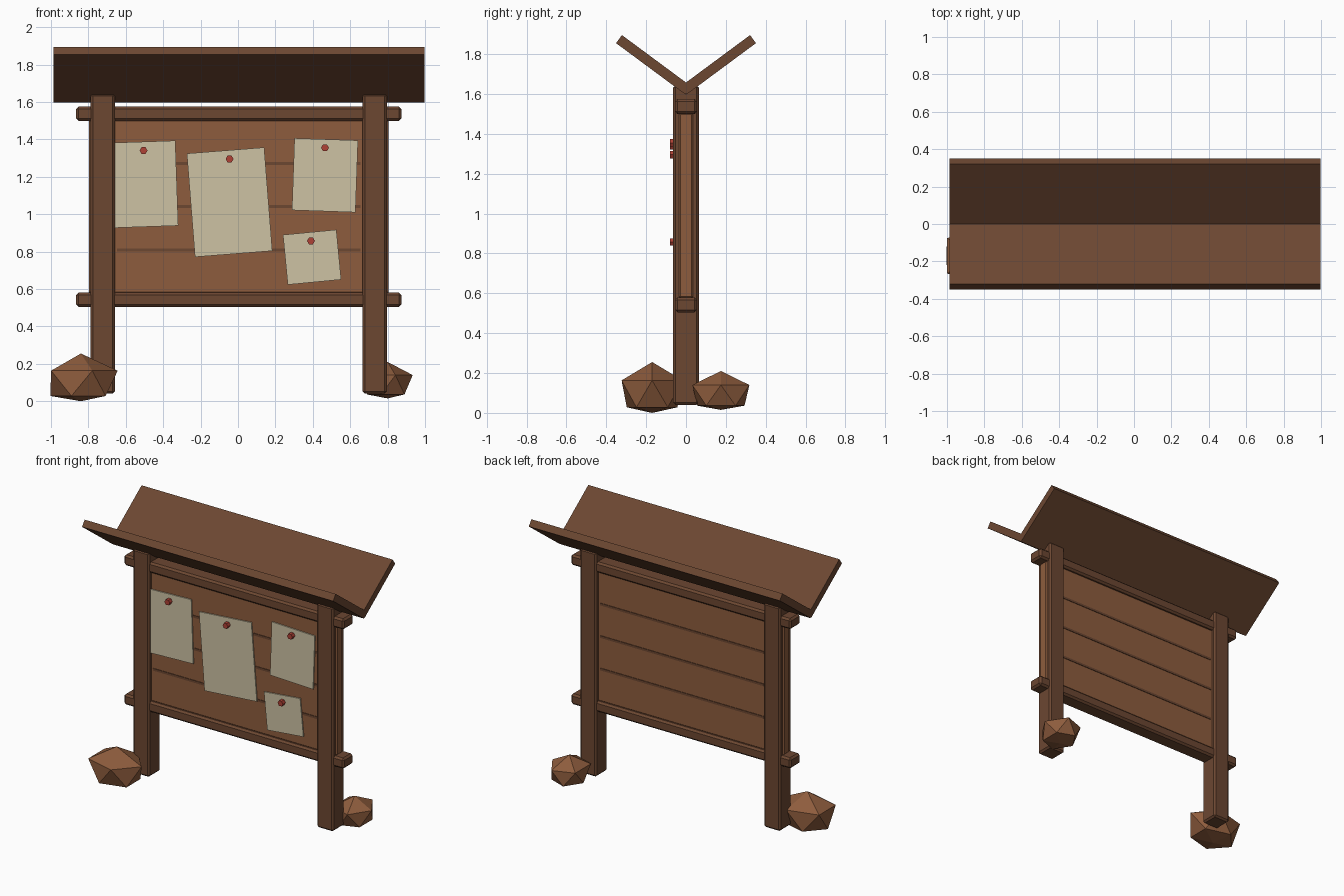
import bpy, bmesh
from math import radians, cos, sin
from mathutils import Matrix, Vector

cube = bpy.data.objects.get("Cube")
if cube:
    bpy.data.objects.remove(cube, do_unlink=True)


def material(name, rgb):
    m = bpy.data.materials.new(name)
    m.use_nodes = True
    m.diffuse_color = (*rgb, 1)
    m.node_tree.nodes["Principled BSDF"].inputs["Base Color"].default_value = (*rgb, 1)
    return m


DARK_WOOD = material("dark_wood", (0.15, 0.063, 0.031))
LIGHT_WOOD = material("light_wood", (0.27, 0.108, 0.047))
PAPER = material("paper", (0.61, 0.54, 0.37))
RED = material("pin_red", (0.43, 0.053, 0.035))
MID_X = 0.004  # frame centre


def finish(name, bm, mat):
    mesh = bpy.data.meshes.new(name)
    bm.to_mesh(mesh)
    bm.free()
    mesh.materials.append(mat)
    ob = bpy.data.objects.new(name, mesh)
    bpy.context.collection.objects.link(ob)
    return ob


def box(name, center, size, mat, bevel=0, rot=None):
    bm = bmesh.new()
    bmesh.ops.create_cube(bm, size=1)
    bmesh.ops.scale(bm, vec=size, verts=bm.verts)
    ob = finish(name, bm, mat)
    ob.location = center
    if rot:
        ob.rotation_euler = rot
    if bevel:
        mod = ob.modifiers.new("Bevel", "BEVEL")
        mod.width = bevel
        mod.segments = 1
    return ob


# Posts
for side, label in ((-1, "right"), (1, "left")):
    box(label + "_post", (MID_X + side * 0.727, 0, 0.842), (0.13, 0.13, 1.604),
        DARK_WOOD, 0.012)

# Cross beams
for label, z in (("lower", 0.542), ("upper", 1.537)):
    box(label + "_beam", (MID_X, 0, z), (1.74, 0.112, 0.076), DARK_WOOD, 0.013)

# Board, with its ends showing through the posts
box("board", (MID_X, 0, 1.04), (1.6, 0.07, 0.93), LIGHT_WOOD, 0.008)
for i in range(3):
    box(f"board_strip_{i + 1}", (MID_X, 0, 0.808 + i * 0.232), (1.3, 0.078, 0.016), DARK_WOOD)

# Two roof planks meeting in a valley
TILT = radians(36.5)
for side, label in ((-1, "front"), (1, "back")):
    along = Vector((0, side * cos(TILT), sin(TILT)))
    down = Vector((0, side * sin(TILT), -cos(TILT)))
    corner = Vector((0.005, -side * 0.026, 1.638))
    center = corner + along * 0.216 + down * 0.025
    box(label + "_roof_plank", center, (1.985, 0.432, 0.05), DARK_WOOD,
        rot=(side * TILT, 0, 0))

# Notices: x, z, width, height, tilt, pin x, pin z
notices = (
    (-0.502, 1.16, 0.35, 0.455, 2, -0.505, 1.34),
    (-0.045, 1.064, 0.415, 0.555, 4.5, -0.045, 1.295),
    (0.465, 1.208, 0.34, 0.385, -2, 0.465, 1.355),
    (0.396, 0.77, 0.287, 0.268, 5.5, 0.39, 0.857),
)
for i, (x, z, w, h, tilt, px, pz) in enumerate(notices, 1):
    box(f"notice_{i}", (x, -0.046, z), (w, 0.008, h), PAPER, rot=(0, -radians(tilt), 0))
    bm = bmesh.new()
    bmesh.ops.create_cone(bm, cap_ends=True, segments=6, radius1=0.021, radius2=0.021,
                          depth=0.034, matrix=Matrix.Rotation(radians(90), 4, "X")
                          @ Matrix.Rotation(radians(30), 4, "Z"))
    pin = finish(f"pin_{i}", bm, RED)
    pin.location = (px, -0.063, pz)


# Faceted rocks: flat base, low crown
def rock(name, x, y, rx, ry, base, height):
    bm = bmesh.new()
    bmesh.ops.create_icosphere(bm, subdivisions=1, radius=1)
    for v in bm.verts:
        taper = 0.83 if v.co.z < 0 else 1
        if v.co.z > 0.9:
            level = 1
        elif v.co.z > 0:
            level = 0.64
        else:
            level = 0.11 if v.co.z > -0.9 else 0
        v.co = (x + v.co.x * rx * taper, y + v.co.y * ry * taper, base + height * level)
    finish(name, bm, LIGHT_WOOD)


rock("right_rock", -0.84, -0.17, 0.22, 0.18, 0, 0.255)
rock("left_rock", 0.8, 0.175, 0.15, 0.168, 0.015, 0.195)
